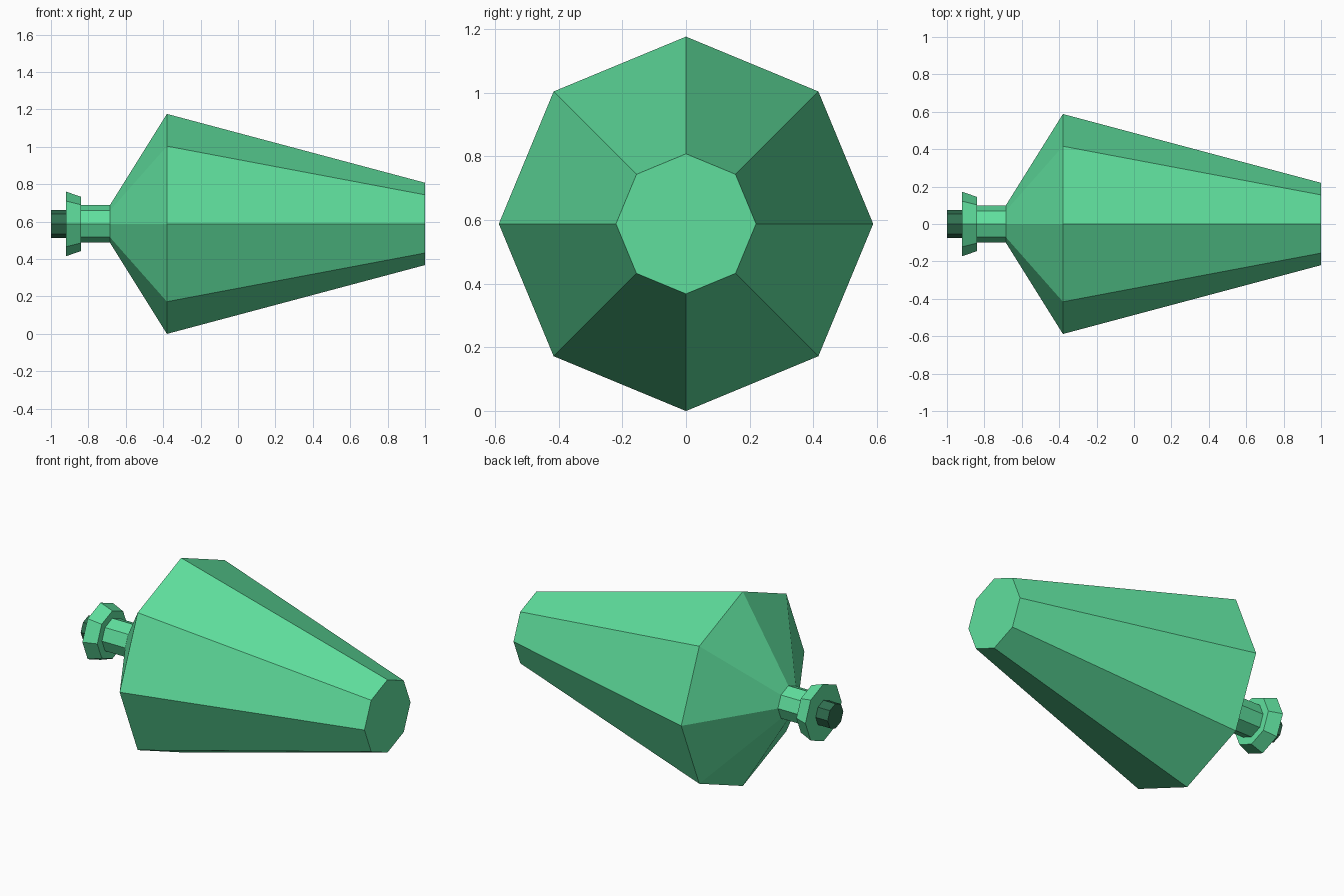
import bpy
import bmesh
from math import cos, sin, tau

SIDES = 8
AXIS_Z = 0.588

cube = bpy.data.objects.get("Cube")
if cube:
    bpy.data.objects.remove(cube, do_unlink=True)


def make_material(name, rgb):
    mat = bpy.data.materials.new(name)
    mat.use_nodes = True
    mat.diffuse_color = (*rgb, 1)
    bsdf = mat.node_tree.nodes["Principled BSDF"]
    bsdf.inputs["Base Color"].default_value = (*rgb, 1)
    bsdf.inputs["Roughness"].default_value = 0.6
    return mat


def lathe_along_x(name, profile, mat):
    """Spin (x, radius) points into a closed eight-sided solid lying on x."""
    bm = bmesh.new()
    rings = []
    for x, r in profile:
        rings.append([bm.verts.new((x, r * cos(tau * i / SIDES),
                                    AXIS_Z + r * sin(tau * i / SIDES)))
                      for i in range(SIDES)])
    for a, b in zip(rings, rings[1:]):
        for i in range(SIDES):
            j = (i + 1) % SIDES
            bm.faces.new((a[i], a[j], b[j], b[i]))
    bm.faces.new(rings[0])
    bm.faces.new(rings[-1])
    bmesh.ops.recalc_face_normals(bm, faces=bm.faces)
    mesh = bpy.data.meshes.new(name)
    bm.to_mesh(mesh)
    bm.free()
    mesh.materials.append(mat)
    obj = bpy.data.objects.new(name, mesh)
    bpy.context.collection.objects.link(obj)
    return obj


glass = make_material("bright green glass", (0.115, 0.74, 0.34))
dark = make_material("dark green stopper", (0.03, 0.16, 0.08))

# Bottle: base, shoulder, neck and flared lip
lathe_along_x("bottle", [(1.0, 0.22), (-0.38, 0.588), (-0.685, 0.1),
                         (-0.84, 0.1), (-0.84, 0.145), (-0.92, 0.173)], glass)

# Stopper poking out of the lip
lathe_along_x("stopper", [(-0.9, 0.075), (-1.0, 0.075)], dark)
